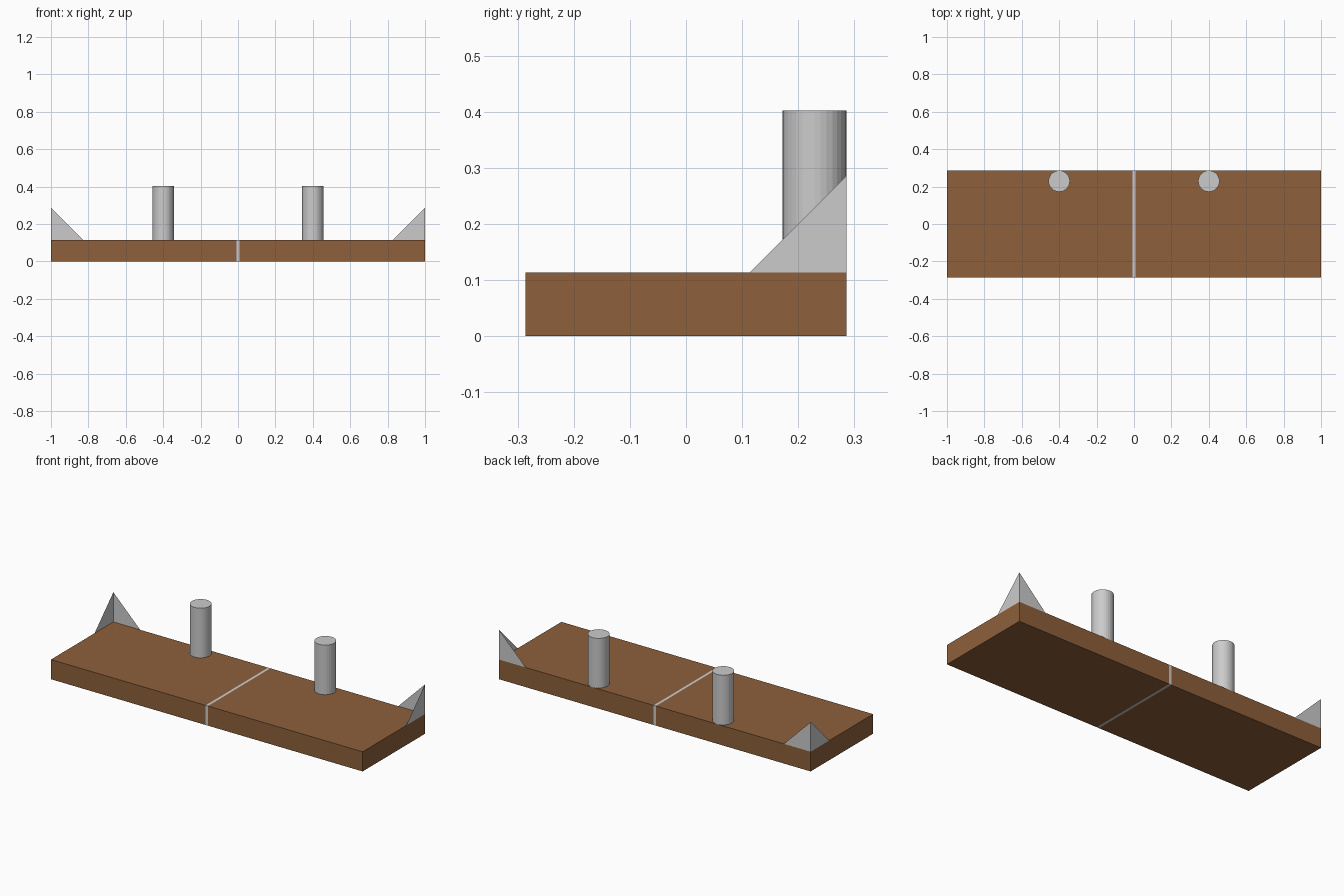
import bpy, bmesh

if "Cube" in bpy.data.objects:
    bpy.data.objects.remove(bpy.data.objects["Cube"])

L, D, H = 2.0, 0.572, 0.114      # board length, depth, thickness
STRIP = 0.015                    # width of the centre strip
BR = 0.172                       # leg length of the corner brackets

wood = bpy.data.materials.new("wood")
wood.diffuse_color = (0.27, 0.115, 0.043, 1)
wood.use_nodes = True
wood.node_tree.nodes["Principled BSDF"].inputs["Base Color"].default_value = wood.diffuse_color


def box(name, x0, x1, mat=None):
    bpy.ops.mesh.primitive_cube_add(size=1, location=((x0 + x1) / 2, 0, H / 2))
    ob = bpy.context.object
    ob.name = name
    ob.scale = (x1 - x0, D, H)
    bpy.ops.object.transform_apply(location=False, rotation=False, scale=True)
    if mat:
        ob.data.materials.append(mat)
    return ob


def peg(name, x):
    r, top = 0.057, 0.402
    bpy.ops.mesh.primitive_cylinder_add(vertices=32, radius=r, depth=top - H,
                                        location=(x, D / 2 - r, (top + H) / 2))
    bpy.context.object.name = name


def bracket(name, s):
    # two upright sheet triangles meeting at the back corner, open inside
    x, y = s * L / 2, D / 2
    bm = bmesh.new()
    base, apex, along_x, along_y = [bm.verts.new(p) for p in (
        (x, y, H), (x, y, H + BR), (x - s * BR, y, H), (x, y - BR, H))]
    for tri in ((base, along_x, apex), (base, apex, along_y)):
        bm.faces.new(tri if s > 0 else tri[::-1])
    me = bpy.data.meshes.new(name)
    bm.to_mesh(me)
    bm.free()
    bpy.context.collection.objects.link(bpy.data.objects.new(name, me))


# flush strip between the two board halves
box("centre_strip", -STRIP / 2, STRIP / 2)

# board halves, pegs and corner brackets on each side
for side, s in (("left", -1), ("right", 1)):
    a, b = sorted((s * STRIP / 2, s * L / 2))
    box("board_" + side, a, b, wood)
    peg("peg_" + side, s * 0.4)
    bracket("corner_bracket_" + side, s)
